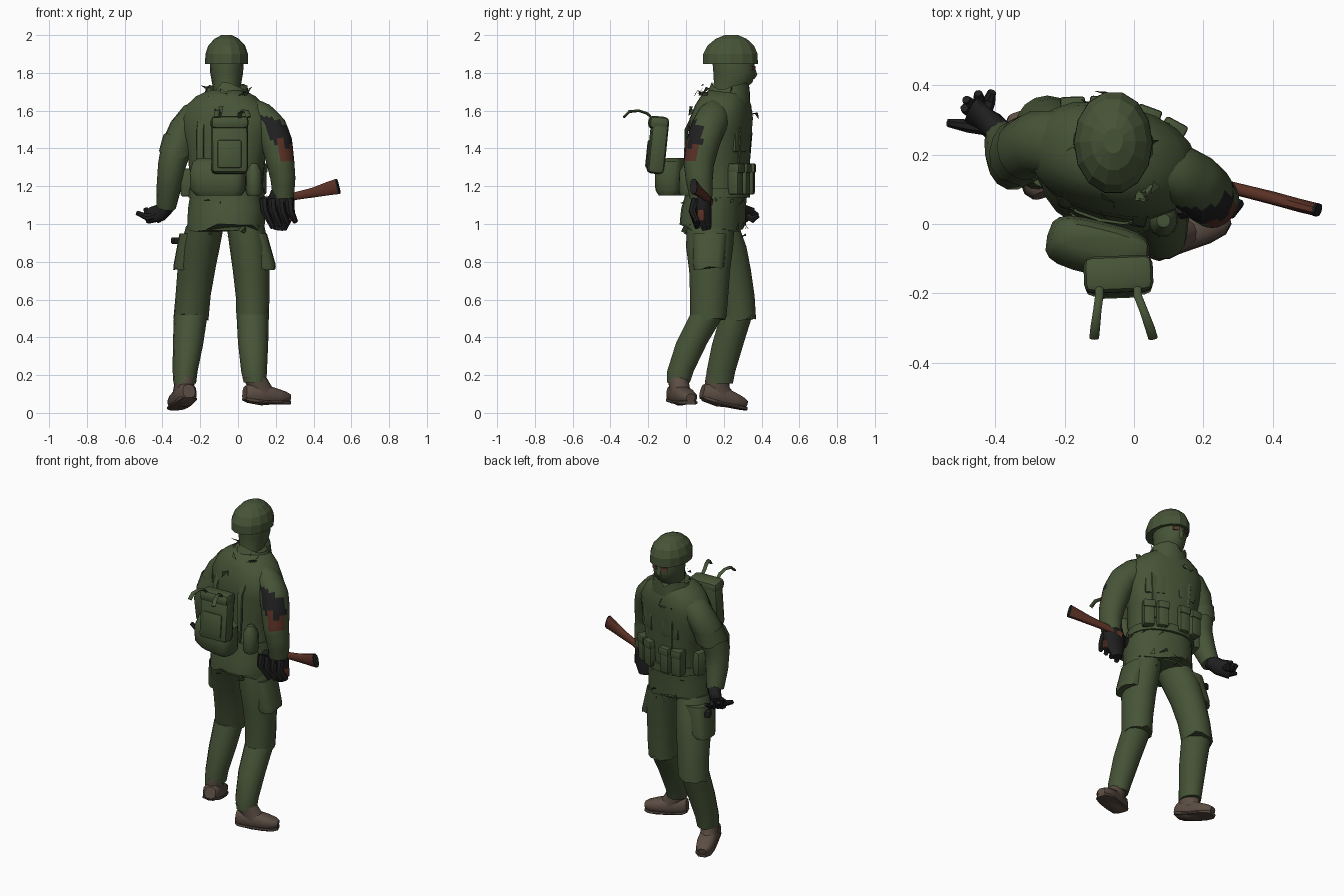
import bpy, bmesh, math, random
from mathutils import Vector, Matrix

random.seed(4)
TWIST = math.radians(-14)          # upper body is turned about z


def mat(name, rgb):
    m = bpy.data.materials.new(name)
    m.diffuse_color = (*rgb, 1)
    return m


GREEN = mat("olive cloth", (0.062, 0.088, 0.038))
BLACK = mat("black glove", (0.014, 0.014, 0.015))
WOOD = mat("red brown wood", (0.10, 0.030, 0.018))
TAN = mat("boot leather", (0.105, 0.074, 0.056))
SOLE = mat("dark sole", (0.085, 0.061, 0.047))
SKIN = mat("skin", (0.11, 0.045, 0.035))


def finish(name, bm, mats, smooth=40):
    bmesh.ops.recalc_face_normals(bm, faces=bm.faces)
    me = bpy.data.meshes.new(name)
    bm.to_mesh(me)
    bm.free()
    for m in mats:
        me.materials.append(m)
    ob = bpy.data.objects.new(name, me)
    bpy.context.collection.objects.link(ob)
    if smooth:
        bpy.context.view_layer.objects.active = ob
        bpy.ops.object.select_all(action='DESELECT')
        ob.select_set(True)
        bpy.ops.object.shade_smooth_by_angle(angle=math.radians(smooth))
    return ob


def rings(name, pts, m, side=(1, 0, 0), level=False, n=14, power=2.0, jag=0, rule=None, extra=(), smooth=45, caps=True, cut=1):
    """Skin through oval rings (x, y, z, half width, half depth)."""
    bm = bmesh.new()
    # extra rings between the given ones
    pts = [tuple(a + (b - a) * j / cut for a, b in zip(p, q)) for p, q in zip(pts, pts[1:]) for j in range(cut)] + [pts[-1]]
    P = [Vector(p[:3]) for p in pts]
    loops = []
    for i, p in enumerate(pts):
        t = Vector((0, 0, 1)) if level else (P[min(i + 1, len(P) - 1)] - P[max(i - 1, 0)]).normalized()
        a = Vector(side)
        a = (a - t * a.dot(t)).normalized()
        b = t.cross(a)
        row = []
        for k in range(n):
            w = 2 * math.pi * k / n
            c, s = math.cos(w), math.sin(w)
            e = 2 / power
            co = P[i] + a * p[3] * math.copysign(abs(c) ** e, c) + b * p[4] * math.copysign(abs(s) ** e, s)
            if i == 0 and jag:
                co += t * random.uniform(-jag, jag)
            row.append(bm.verts.new(co))
        loops.append(row)
    for r, q in zip(loops, loops[1:]):
        for k in range(n):
            bm.faces.new((r[k], r[(k + 1) % n], q[(k + 1) % n], q[k]))
    if caps:
        bm.faces.new(loops[0])
        bm.faces.new(loops[-1])
    bmesh.ops.recalc_face_normals(bm, faces=bm.faces)
    if rule:
        for f in bm.faces:
            f.normal_update()
            f.material_index = rule(f.calc_center_median(), f.normal)
    return finish(name, bm, (m, *extra), smooth)


def box(name, c, size, m=GREEN, rz=TWIST, rx=0, bevel=0.012):
    bm = bmesh.new()
    M = Matrix.Translation(c) @ Matrix.Rotation(rz, 4, 'Z') @ Matrix.Rotation(rx, 4, 'X') @ Matrix.Diagonal((*size, 1))
    bmesh.ops.create_cube(bm, size=1, matrix=M)
    if bevel:
        bmesh.ops.bevel(bm, geom=bm.edges[:], offset=bevel, segments=2, affect='EDGES', profile=0.5)
    return finish(name, bm, (m,), 35)


def body(u, v, z):
    """Point in the turned frame of the upper body."""
    return (-0.06 + u * math.cos(TWIST) - v * math.sin(TWIST), 0.16 + u * math.sin(TWIST) + v * math.cos(TWIST), z)


SIDE = (math.cos(TWIST), math.sin(TWIST), 0)

# jacket, collar and belt
rings("jacket", [(-.065, .14, .98, .205, .168), (-.06, .145, 1.08, .205, .165), (-.06, .165, 1.18, .19, .155),
                 (-.06, .18, 1.34, .205, .152), (-.06, .18, 1.48, .24, .158), (-.06, .187, 1.56, .245, .157),
                 (-.065, .197, 1.63, .208, .14), (-.065, .202, 1.675, .16, .12), (-.06, .215, 1.71, .09, .09)],
      GREEN, SIDE, True, 20, 2.3, jag=.025)
rings("collar", [(-.06, .235, 1.725, .112, .10), (-.06, .225, 1.69, .118, .115), (-.06, .208, 1.64, .15, .13)],
      GREEN, SIDE, True, 16, jag=.03, caps=False)
rings("belt", [(-.06, .165, 1.14, .203, .168), (-.06, .168, 1.19, .20, .165)], GREEN, SIDE, True, 20, 2.2)

# head, helmet and uncovered eyes
rings("head", [(-.06, .205, 1.66, .072, .075), (-.06, .222, 1.71, .07, .085), (-.06, .25, 1.75, .078, .105),
               (-.06, .255, 1.80, .087, .113), (-.06, .25, 1.86, .09, .113), (-.06, .245, 1.92, .08, .1)],
      GREEN, (1, 0, 0), True, 14)
rings("helmet", [(-.06, .235, 1.846, .114, .149), (-.06, .235, 1.90, .113, .148), (-.06, .237, 1.945, .097, .126),
                 (-.06, .239, 1.98, .065, .085), (-.06, .24, 2.0, .028, .036)], GREEN, (1, 0, 0), True, 14, smooth=0)
rings("nose", [(-.06, .355, 1.83, .01, .008), (-.06, .364, 1.79, .016, .014), (-.06, .355, 1.77, .01, .008)], GREEN, n=8)
for s in (-1, 1):
    box("eye_opening", (-.06 + s * .034, .357, 1.826), (.038, .009, .022), SKIN, rz=-s * .42, bevel=0)


# sleeves, the right one with an irregular black and brown patch
def patch(c, n):
    out = n.x * .55 - n.y * .83
    edge = c.z + .35 * (c.x - .21)
    if out > .55 and 1.44 + .02 * math.sin(90 * c.x) < edge < 1.545:
        return 1
    return 2 if out > .70 and n.x > .1 and 1.33 < c.z and edge < 1.46 else 0


rings("right_sleeve", [(.06, .175, 1.585, .07, .09), (.125, .145, 1.56, .08, .09), (.178, .115, 1.505, .083, .09),
                       (.205, .09, 1.43, .083, .088), (.226, .068, 1.32, .073, .08), (.238, .07, 1.24, .066, .072),
                       (.24, .08, 1.14, .056, .06)], GREEN, n=28, rule=patch, extra=(BLACK, WOOD), cut=4)
rings("left_sleeve", [(-.17, .23, 1.595, .07, .09), (-.235, .235, 1.565, .08, .095), (-.285, .235, 1.50, .082, .092),
                      (-.325, .21, 1.41, .082, .09), (-.35, .18, 1.31, .074, .082), (-.365, .205, 1.20, .066, .07),
                      (-.38, .245, 1.09, .052, .055)], GREEN, n=14)
rings("left_sleeve_edge", [(-.332, .205, 1.37, .088, .097), (-.31, .22, 1.45, .088, .095)], GREEN, jag=.03, n=14, caps=False)

# gloves: palm, fingers and thumb
rings("left_palm", [(-.375, .25, 1.10, .047, .042), (-.41, .285, 1.06, .05, .038), (-.47, .325, 1.045, .056, .03)],
      BLACK, (.7, -.7, 0), n=10)
for i, tip in enumerate([(-.49, .335, 1.085), (-.485, .36, 1.07), (-.45, .378, 1.06), (-.41, .382, 1.045), (-.537, .292, 1.06)]):
    base = (-.43 - .012 * (3 - i), .325, 1.045) if i < 4 else (-.42, .275, 1.05)
    mid = [(a + b) / 2 for a, b in zip(base, tip)]
    rings("left_finger", [(*base, .021, .021), (*mid[:2], mid[2] - .02, .02, .02), (*tip, .012, .012)], BLACK, (.6, .2, .7), n=7)
rings("right_palm", [(.235, .08, 1.17, .06, .06), (.225, .085, 1.11, .075, .05), (.228, .095, 1.04, .068, .044),
                     (.222, .11, .97, .035, .025)], BLACK, n=10)
for i in range(4):
    x = .135 + i * .045
    rings("right_finger", [(x, .05, 1.13, .023, .022), (x + .005, .033, 1.07, .022, .02),
                           (x + .05 - i * .005, .06, .98 + .01 * i, .014, .014)], BLACK, n=7)

# rifle, with its front end inside the grip
rings("rifle_stock", [(.525, .042, 1.198, .019, .042), (.48, .053, 1.188, .019, .037), (.40, .075, 1.167, .019, .027),
                      (.30, .10, 1.147, .018, .021), (.20, .125, 1.115, .018, .024)], WOOD, (0, 1, 0), n=10, power=2.6)
rings("butt_plate", [(.532, .04, 1.20, .019, .042), (.524, .042, 1.198, .020, .043)], BLACK, (0, 1, 0), n=10, power=2.6)
rings("rifle_receiver", [(.24, .10, 1.125, .02, .034), (.14, .09, 1.11, .022, .036), (.10, .09, 1.10, .016, .02)],
      BLACK, (0, 1, 0), n=10)
box("pistol_grip", (.272, .085, 1.045), (.055, .04, .06), WOOD, rz=-.3, bevel=.006)

# trousers
rings("hips", [(-.065, .145, .965, .17, .14), (-.065, .145, 1.04, .195, .155)], GREEN, SIDE, True, 18)
rings("right_thigh", [(.077, .118, .50, .086, .096), (.078, .122, .60, .088, .10), (.07, .125, .75, .097, .108),
                      (.058, .125, .88, .103, .125), (.04, .13, .99, .10, .125)], GREEN, level=True, n=16, jag=.015)
rings("left_thigh", [(-.25, .28, .505, .093, .091), (-.238, .265, .62, .093, .098), (-.22, .235, .76, .10, .108),
                     (-.20, .20, .88, .104, .12), (-.175, .16, .99, .10, .12)], GREEN, level=True, n=16, jag=.02)
rings("right_shin", [(.09, -.04, .16, .06, .062), (.085, -.03, .22, .068, .072), (.08, .03, .37, .08, .085),
                     (.077, .112, .52, .085, .092)], GREEN, level=True, n=14)
rings("left_shin", [(-.282, .175, .155, .06, .075), (-.28, .185, .22, .066, .078), (-.265, .22, .36, .08, .085),
                    (-.25, .268, .52, .089, .087)], GREEN, level=True, n=14)

# boots: foot rising into the shaft, with soles
for tag, h, t, ank in (("right", Vector((.035, -.065, .105)), Vector((.272, .025, .08)), (.088, -.045)),
                       ("left", Vector((-.26, .085, .115)), Vector((-.338, .318, .047)), (-.282, .165))):
    w = (t - h).cross(Vector((0, 0, 1)))
    P = [h.lerp(t, f) for f in (0, .08, .4, .7, .9, 1)]
    rad = [(.034, .036), (.05, .05), (.052, .056), (.054, .042), (.046, .03), (.024, .02)]
    rings(tag + "_boot", [(*p, *r) for p, r in zip(P, rad)], TAN, w, n=14, power=2.6)
    rings(tag + "_sole", [(*(p - Vector((0, 0, r[1] * .35 + .018))), r[0] + .003, .010) for p, r in zip(P, rad)], SOLE, w, n=12, power=4)
    rings(tag + "_boot_shaft", [(*h.lerp(t, .42).xy, .10, .052, .075), (*h.lerp(t, .34).xy, .135, .052, .068),
                                (*ank, .19, .055, .062)], TAN, w, level=True, n=14)

# thigh pockets widen downwards
rings("right_thigh_pocket", [(.125, .12, .765, .075, .08), (.12, .12, .79, .078, .085), (.075, .125, .95, .078, .095)],
      GREEN, level=True, n=16, power=3.2, jag=.01)
rings("left_thigh_pocket", [(-.275, .235, .765, .068, .08), (-.27, .233, .79, .07, .085), (-.235, .2, .95, .075, .095)],
      GREEN, level=True, n=16, power=3.2, jag=.01)
box("thigh_buckle", (-.33, .245, .912), (.035, .05, .035), BLACK, rz=.4, bevel=.006)

# backpack with lid, pocket and curled loose straps
box("backpack", (-.045, -.15, 1.41), (.195, .09, .29), rz=.04, rx=-.10, bevel=.025)
box("backpack_lid", (-.045, -.145, 1.535), (.20, .105, .07), rz=.04, rx=-.10, bevel=.025)
box("backpack_pocket", (-.045, -.193, 1.37), (.13, .03, .15), rz=.04, rx=-.10)
for x, dx in ((-.10, -.015), (.01, .045)):
    rings("loose_strap", [(x, -.17, 1.55, .012, .006), (x, -.205, 1.585, .012, .007), (x + dx * .4, -.25, 1.60, .012, .007),
                          (x + dx * .8, -.30, 1.595, .014, .008), (x + dx, -.33, 1.565, .014, .006)], GREEN, n=8)

# lower bag and belt equipment
rings("lower_bag", [(-.10, -.075, 1.15, .12, .055), (-.105, -.072, 1.18, .145, .075), (-.105, -.07, 1.27, .15, .078),
                    (-.10, -.06, 1.33, .14, .06), (-.10, -.05, 1.35, .11, .035)], GREEN, SIDE, True, 18, 3.5)
rings("canteen", [(.085, .01, 1.15, .035, .04), (.085, .01, 1.17, .043, .05), (.085, .01, 1.28, .04, .046),
                  (.085, .01, 1.32, .02, .02)], GREEN, SIDE, True, 12)
for u in (-.155, -.075, .06, .14):
    v = .175 - abs(u) * .25
    box("front_pouch", body(u, v, 1.235), (.068, .065, .16), rz=TWIST - u * 1.8)
    box("front_pouch_flap", body(u, v + .004, 1.295), (.072, .068, .05), rz=TWIST - u * 1.8, bevel=.008)
box("side_pouch", body(-.21, .0, 1.22), (.06, .11, .15))
for s in (-1, 1):
    box("chest_pocket", body(s * .10, .15, 1.44), (.12, .025, .12), rz=TWIST - s * .25, bevel=.01)

# shoulder straps over back and chest
for s in (-1, 1):
    path = [(.10, -.14, 1.20), (.11, -.138, 1.35), (.11, -.135, 1.5), (.11, -.085, 1.60), (.11, .04, 1.675),
            (.11, .14, 1.60), (.11, .16, 1.48), (.10, .15, 1.34), (.09, .15, 1.22)]
    rings("shoulder_strap", [(*body(s * u, v, z), .02, .007) for u, v, z in path], GREEN, SIDE, n=8, power=4)

# torn cloth around collar, chest, belt and hem, with dark scraps under the hem
for name, m, rows in (("torn_cloth", GREEN, ((1.70, .13, .12, 14, .04), (1.59, .18, .165, 16, .045),
                                             (1.14, .20, .17, 14, .04), (.99, .20, .165, 12, .045))),
                      ("dark_scraps", BLACK, ((.955, .14, .14, 7, .035),))):
    bm = bmesh.new()
    for z, ru, rv, n, size in rows:
        for _ in range(n):
            a = random.uniform(0, 2 * math.pi)
            c = Vector(body(ru * math.cos(a), .03 * (z > 1.3) + rv * math.sin(a), z + random.uniform(-.03, .03)))
            bm.faces.new([bm.verts.new(c + Vector([random.uniform(-size, size) for _ in range(3)]) * .7) for _ in range(3)])
    finish(name, bm, (m,), 0)
